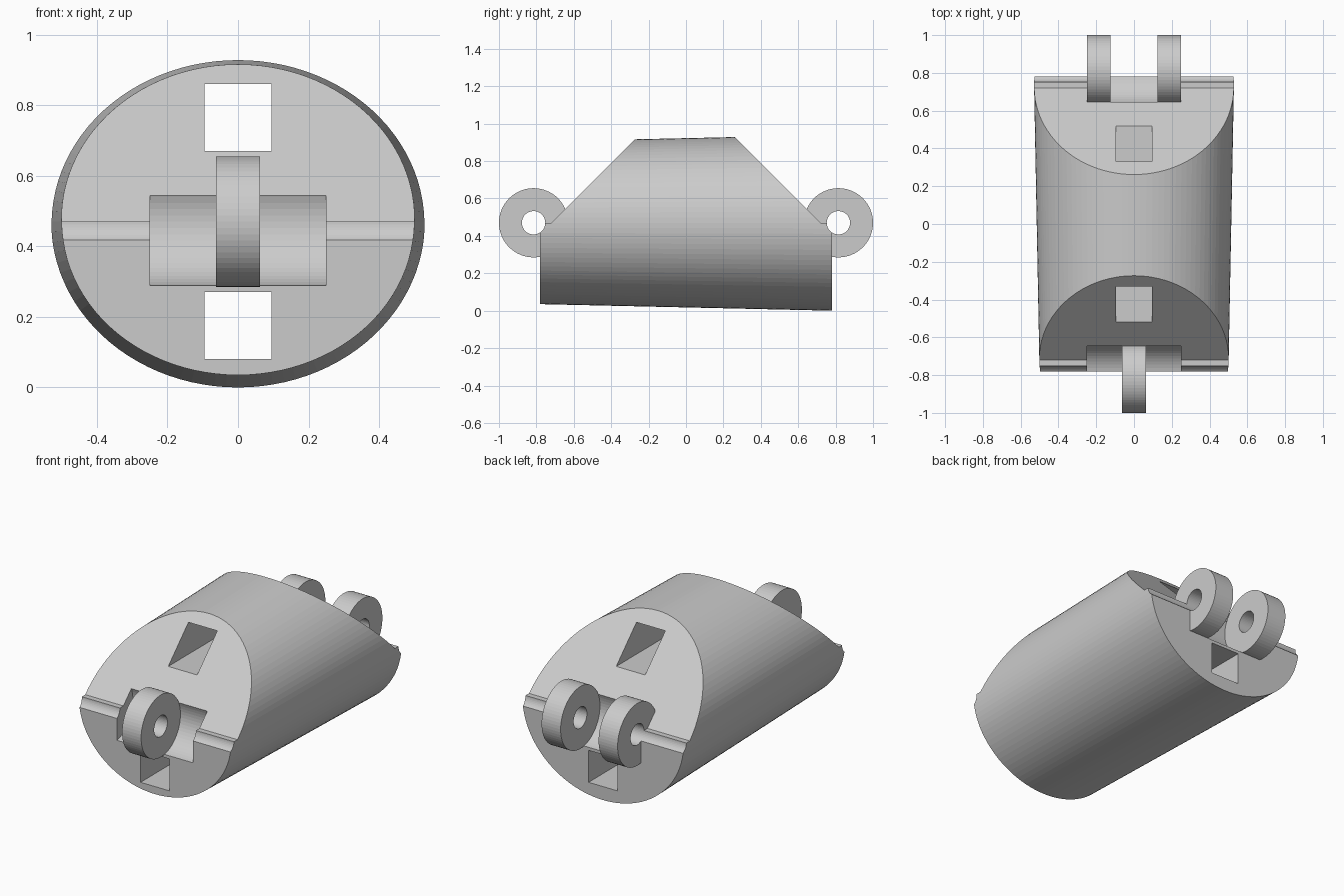
import bpy, bmesh
from math import cos, sin, tau

cube = bpy.data.objects.get("Cube")
if cube:
    bpy.data.objects.remove(cube, do_unlink=True)

grey = bpy.data.materials.new("light grey")
grey.use_nodes = True
colour = (0.6, 0.6, 0.6, 1)
grey.diffuse_color = colour
grey.node_tree.nodes["Principled BSDF"].inputs["Base Color"].default_value = colour

MID = 0.47          # height of the hinge axis and shell centre
AXIS = 0.815        # hinge axis distance from the middle
LUG_R, BORE_R = 0.185, 0.0625


def loft(name, ring_a, ring_b):
    """Solid between two matching rings of points."""
    bm = bmesh.new()
    a = [bm.verts.new(p) for p in ring_a]
    b = [bm.verts.new(p) for p in ring_b]
    bm.faces.new(a)
    bm.faces.new(b[::-1])
    for i in range(len(a)):
        j = (i + 1) % len(a)
        bm.faces.new((a[i], b[i], b[j], a[j]))
    bmesh.ops.recalc_face_normals(bm, faces=bm.faces)
    mesh = bpy.data.meshes.new(name)
    bm.to_mesh(mesh)
    bm.free()
    mesh.materials.append(grey)
    obj = bpy.data.objects.new(name, mesh)
    bpy.context.collection.objects.link(obj)
    return obj


def prism(name, profile, x0, x1):
    """Extrude a (y, z) profile along x."""
    return loft(name, [(x0, y, z) for y, z in profile], [(x1, y, z) for y, z in profile])


def rod(name, y, radius, x0, x1, n=64):
    """Cylinder along the hinge axis."""
    turn = [tau * i / n for i in range(n)]
    return prism(name, [(y + radius * cos(t), MID + radius * sin(t)) for t in turn], x0, x1)


def combine(tool, operation):
    mod = body.modifiers.new("combine", 'BOOLEAN')
    mod.operation, mod.solver, mod.object = operation, 'EXACT', tool
    bpy.context.view_layer.objects.active = body
    bpy.ops.object.modifier_apply(modifier=mod.name)
    bpy.data.objects.remove(tool, do_unlink=True)


def ellipse(y, rx, rz, n=100):
    return [(rx * cos(tau * i / n), y, MID + rz * sin(tau * i / n)) for i in range(n)]


# Tapered elliptical shell
body = loft("hinged_segment", ellipse(-0.78, 0.5, 0.435), ellipse(0.78, 0.53, 0.47))

# Sloped upper ends
for s in (-1, 1):
    slope = [(s * 1.1, MID), (s * 0.72, MID), (s * 0.02, MID + 0.7), (s * 1.1, MID + 0.7)]
    combine(prism("slope_cutter", slope, -1, 1), 'DIFFERENCE')

# Hinge lugs: one in front, two at the back
for y, x0, x1 in ((-AXIS, -0.0625, 0.0625), (AXIS, -0.25, -0.125), (AXIS, 0.125, 0.25)):
    combine(rod("lug", y, LUG_R, x0, x1), 'UNION')

# Round pockets that clear the mating lugs
for y, x0, x1 in ((-AXIS, -0.25, -0.0625), (-AXIS, 0.0625, 0.25), (AXIS, -0.125, 0.125)):
    combine(rod("pocket_cutter", y, LUG_R, x0, x1), 'DIFFERENCE')

# Pin bores, which also leave the grooves beside the lugs
for y in (-AXIS, AXIS):
    combine(rod("bore_cutter", y, BORE_R, -0.7, 0.7, 48), 'DIFFERENCE')

# Square tunnels running front to back
for z in (0.08, 0.67):
    square = [(-1.1, z), (1.1, z), (1.1, z + 0.19), (-1.1, z + 0.19)]
    combine(prism("tunnel_cutter", square, -0.095, 0.095), 'DIFFERENCE')
